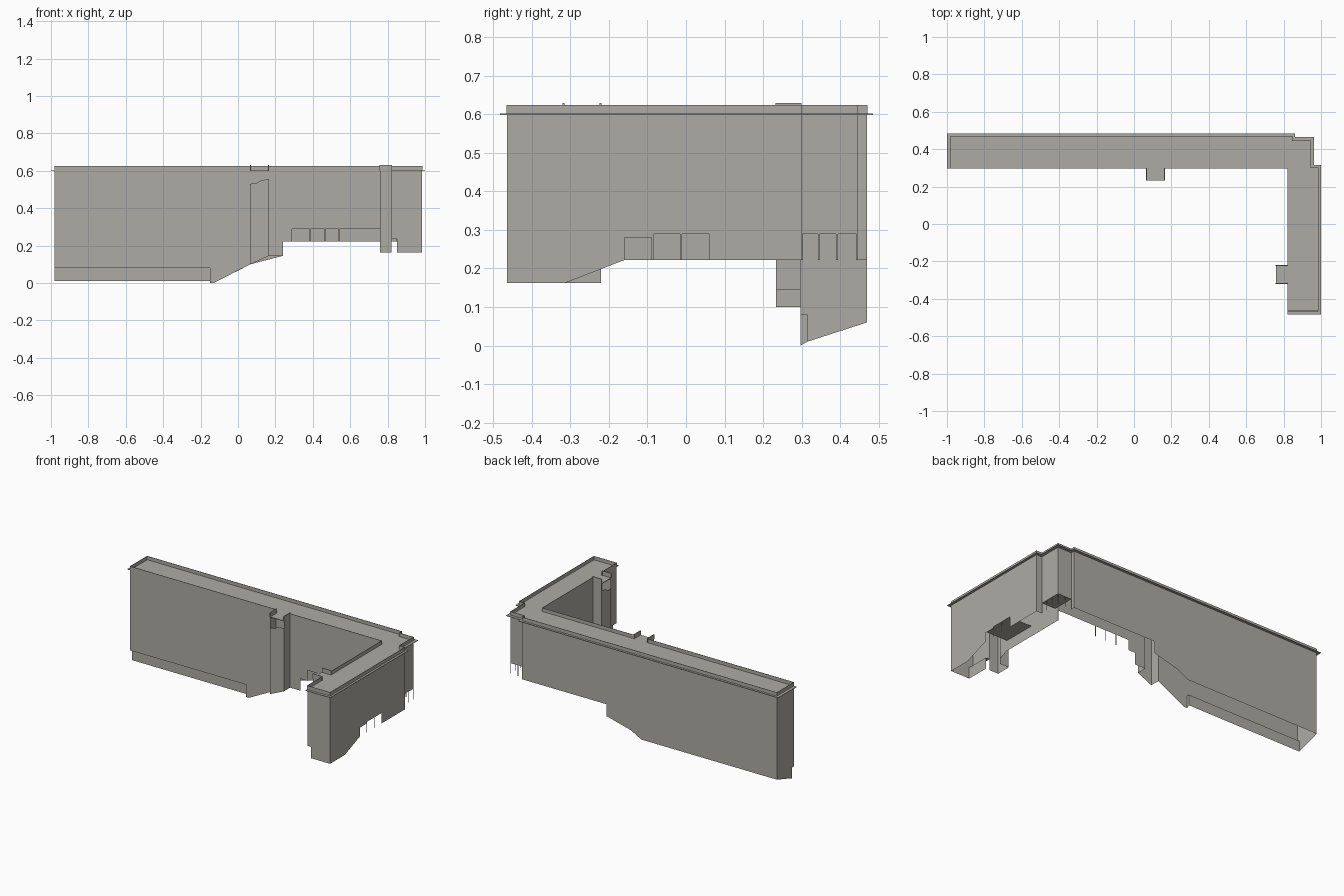
import bpy, bmesh
from mathutils import Vector

cube = bpy.data.objects.get("Cube")
if cube:
    bpy.data.objects.remove(cube, do_unlink=True)

stone = bpy.data.materials.new("warm grey")
stone.use_nodes = True
COLOUR = (0.42, 0.41, 0.37, 1)
stone.diffuse_color = COLOUR
stone.node_tree.nodes["Principled BSDF"].inputs["Base Color"].default_value = COLOUR

EAVE = 0.6
SOFFIT = 0.29
BASE = 0.222


def make(name, bm):
    mesh = bpy.data.meshes.new(name)
    bm.to_mesh(mesh)
    bm.free()
    mesh.materials.append(stone)
    obj = bpy.data.objects.new(name, mesh)
    bpy.context.collection.objects.link(obj)
    return obj


def sheet(name, points, facing):
    """One flat face turned towards the given direction."""
    bm = bmesh.new()
    face = bm.faces.new([bm.verts.new(p) for p in points])
    face.normal_update()
    if face.normal.dot(Vector(facing)) < 0:
        face.normal_flip()
    return make(name, bm)


def panel(name, axis, at, side, bottom, top=None):
    """Upright wall panel on a plane, with a lower edge profile of (along, z)."""
    top = top or [(bottom[0][0], EAVE), (bottom[-1][0], EAVE)]
    outline = bottom + top[::-1]
    if axis == "x":
        return sheet(name, [(at, u, z) for u, z in outline], (side, 0, 0))
    return sheet(name, [(u, at, z) for u, z in outline], (0, side, 0))


def level(name, x0, x1, y0, y1, z):
    return sheet(name, [(x0, y0, z), (x1, y0, z), (x1, y1, z), (x0, y1, z)], (0, 0, -1))


def openings(spans, z=SOFFIT):
    """Lower edge that steps up over each opening, leaving thin posts between."""
    edge = []
    for a, b in spans:
        edge += [(a, BASE), (a, z), (b, z), (b, BASE)]
    return edge


# Long wing: front, back and end walls
FRONT, BACK, INNER, OUTER, END = 0.297, 0.47, 0.822, 0.985, -0.98
front_gaps = [(0.29, 0.382), (0.388, 0.462), (0.468, 0.537), (0.543, INNER - 0.004)]
panel("front_wall_left", "y", FRONT, -1,
      [(END, 0.08), (-0.15, 0.08), (-0.15, 0), (-0.13, 0), (0.065, 0.1)])
panel("front_wall_right", "y", FRONT, -1,
      [(0.165, 0.145), (0.24, 0.145), (0.24, BASE)] + openings(front_gaps) + [(INNER, BASE)])
panel("back_wall", "y", BACK, 1,
      [(END, 0.06), (-0.01, 0.06), (0.065, 0.1), (0.24, 0.145), (0.24, BASE), (0.845, BASE)])
panel("end_wall", "x", END, -1,
      [(FRONT, 0.08), (0.315, 0.08), (0.315, 0.01), (BACK, 0.06)])

# Recessed plinth below the front wall
panel("plinth_face", "y", 0.315, -1, [(END, 0.01), (-0.15, 0.01)], [(END, 0.08), (-0.15, 0.08)])
level("plinth_ledge", END, -0.15, FRONT, 0.315, 0.08)
panel("plinth_return", "x", -0.15, -1, [(FRONT, 0), (0.315, 0.01)], [(FRONT, 0.08), (0.315, 0.08)])

# Short wing: outer, inner and end walls
side_gaps = [(-0.085, -0.015), (-0.01, 0.06)]
panel("side_wall", "x", OUTER, 1,
      [(-0.465, 0.162), (-0.315, 0.162), (-0.16, BASE)] + openings([(-0.16, -0.09)], 0.28)
      + openings(side_gaps) + [(0.3, BASE)])
level("side_soffit", INNER, OUTER, -0.16, 0.06, SOFFIT)
panel("inner_wall_front", "x", INNER, -1, [(-0.465, 0.235), (-0.315, 0.235)])
panel("inner_wall_back", "x", INNER, -1, [(-0.22, 0.2), (-0.16, BASE), (FRONT, BASE)])
panel("short_end_wall", "y", -0.465, -1,
      [(INNER, 0.235), (0.85, 0.235), (0.85, 0.162), (OUTER, 0.162)])
panel("inner_recess", "x", 0.85, -1, [(-0.465, 0.162), (-0.315, 0.162)],
      [(-0.465, 0.235), (-0.315, 0.235)])
level("inner_ledge", INNER, 0.85, -0.465, -0.315, 0.235)

# Stepped corner with posts below the soffit
panel("corner_step_side", "y", 0.3, 1, [(0.945, BASE), (OUTER, BASE)])
panel("corner_side", "x", 0.945, 1,
      [(0.3, BASE)] + openings([(0.304, 0.342), (0.347, 0.39), (0.395, 0.441)]) + [(0.445, BASE)])
panel("corner_back", "y", 0.445, 1,
      [(0.845, BASE)] + openings([(0.849, 0.89), (0.894, 0.941)]) + [(0.945, BASE)])
panel("corner_step_back", "x", 0.845, 1, [(0.445, BASE), (BACK, BASE)])
level("corner_soffit", 0.845, 0.945, 0.3, 0.445, SOFFIT)


# Pilasters with a stepped opening under the roof
def opening_top(a, b):
    w = b - a
    return [(a, 0.53), (a + 0.35 * w, 0.535), (a + 0.6 * w, 0.55), (b, 0.555)]


panel("front_pilaster_face", "y", 0.233, -1, [(0.065, 0.1), (0.165, 0.145)],
      opening_top(0.065, 0.165))
panel("front_pilaster_left", "x", 0.065, -1, [(0.233, 0.1), (FRONT, 0.1)])
panel("front_pilaster_right", "x", 0.165, 1, [(0.233, 0.145), (FRONT, 0.145)])
panel("front_pilaster_niche", "y", FRONT, -1, [(0.065, 0.5), (0.165, 0.5)])
panel("side_pilaster_face", "x", 0.758, -1, [(-0.315, 0.162), (-0.22, 0.162)],
      opening_top(-0.315, -0.22))
for y, side in ((-0.315, -1), (-0.22, 1)):
    panel("side_pilaster_cheek", "y", y, side, [(0.758, 0.162), (INNER, 0.162)])
panel("side_pilaster_niche", "x", INNER, -1, [(-0.315, 0.5), (-0.22, 0.5)])

# Roof plate overhanging the outer walls
roof = [(-1, 0.485), (0.86, 0.485), (0.86, 0.465), (0.963, 0.465), (0.963, 0.315),
        (1, 0.315), (1, -0.483), (INNER, -0.483), (INNER, -0.315), (0.758, -0.315),
        (0.758, -0.22), (INNER, -0.22), (INNER, FRONT), (0.165, FRONT), (0.165, 0.233),
        (0.065, 0.233), (0.065, FRONT), (-1, FRONT)]
bm = bmesh.new()
base = bm.faces.new([bm.verts.new((x, y, EAVE - 0.002)) for x, y in roof])
out = bmesh.ops.extrude_face_region(bm, geom=[base], use_keep_orig=True)
bmesh.ops.translate(bm, vec=(0, 0, 0.004),
                    verts=[v for v in out["geom"] if isinstance(v, bmesh.types.BMVert)])
bmesh.ops.recalc_face_normals(bm, faces=bm.faces)
make("roof_plate", bm)


# Low parapet along the wall line, with taller fins on the pilasters
def rail(name, p, q, top, t=0.003):
    bm = bmesh.new()
    bmesh.ops.create_cube(bm, size=1)
    a, b = Vector(p), Vector(q)
    mid = (a + b) / 2
    for v in bm.verts:
        v.co = (v.co.x * (abs(b.x - a.x) + t) + mid.x,
                v.co.y * (abs(b.y - a.y) + t) + mid.y,
                EAVE + (v.co.z + 0.5) * (top - EAVE))
    make(name, bm)


runs = [
    [(0.065, FRONT), (END, FRONT), (END, BACK), (0.845, BACK), (0.845, 0.445), (0.945, 0.445),
     (0.945, 0.3), (OUTER, 0.3), (OUTER, -0.465), (INNER, -0.465), (INNER, -0.315)],
    [(INNER, -0.22), (INNER, FRONT), (0.165, FRONT)],
]
for run in runs:
    for p, q in zip(run, run[1:]):
        rail("parapet", p, q, 0.625)
for x in (0.067, 0.163):
    rail("front_pilaster_fin", (x, 0.235), (x, FRONT), 0.63, 0.005)
for y in (-0.318, -0.222):
    rail("side_pilaster_fin", (0.76, y), (INNER, y), 0.63, 0.005)
